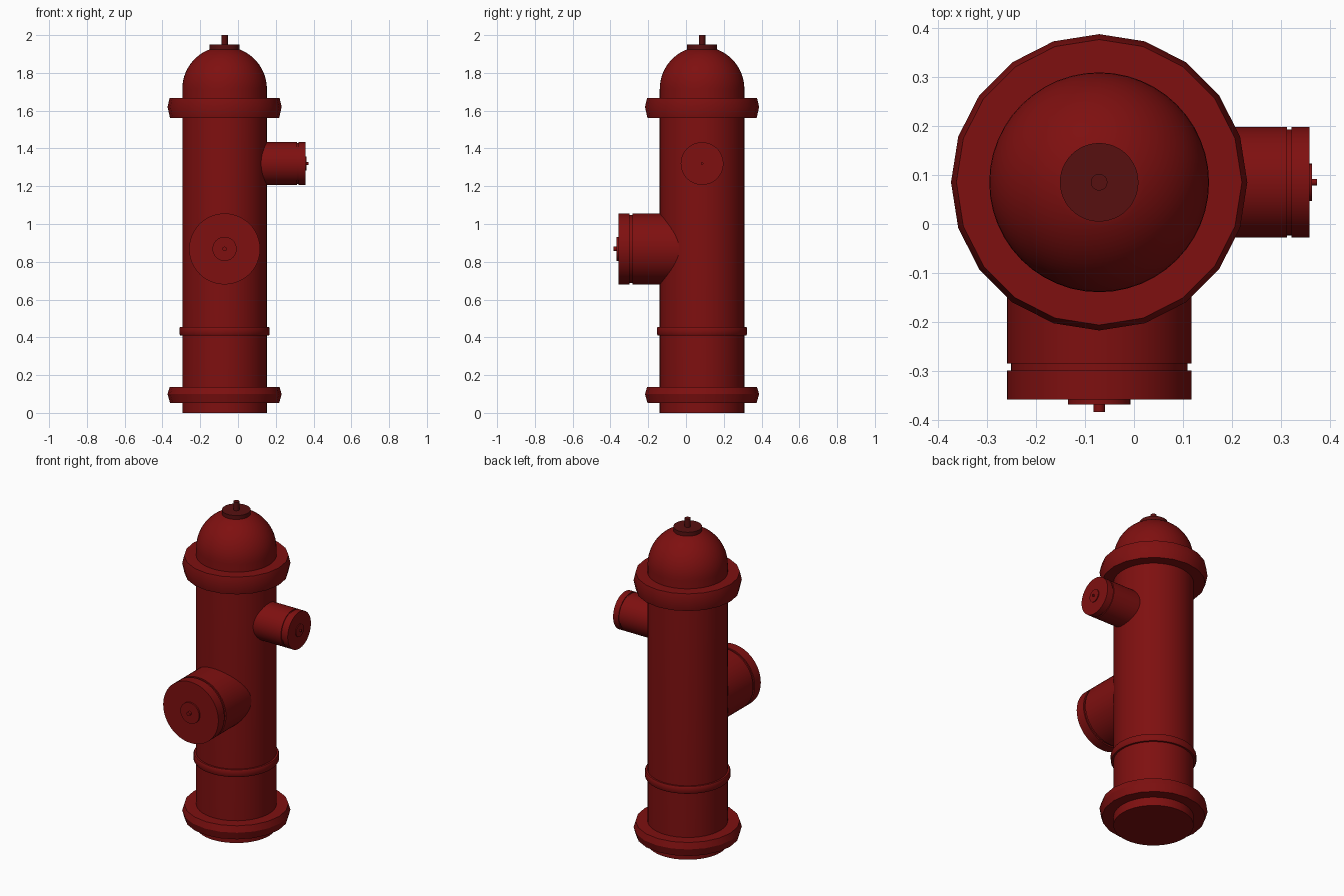
import bpy, bmesh, math
from mathutils import Matrix, Vector

cube = bpy.data.objects.get("Cube")
if cube:
    bpy.data.objects.remove(cube, do_unlink=True)


def material(name, color):
    mat = bpy.data.materials.new(name)
    mat.use_nodes = True
    mat.diffuse_color = color
    mat.node_tree.nodes["Principled BSDF"].inputs["Base Color"].default_value = color
    return mat


RED = material("hydrant red", (0.21, 0.005, 0.005, 1))
DARK = material("dark red", (0.095, 0.005, 0.005, 1))
AXIS = Vector((-0.071, 0.085, 0))      # centre line of the barrel
UP = Matrix.Identity(4)
FRONT = Matrix.Rotation(math.pi / 2, 4, 'X')
LEFT = Matrix.Rotation(math.pi / 2, 4, 'Y')


def lathe(name, profile, mat=RED, sides=48, height=0, turn=UP):
    """Revolve (radius, distance) points about the barrel axis, capping both ends."""
    bm = bmesh.new()
    rings = []
    for r, z in profile:
        rings.append([bm.verts.new((r * math.cos(a), r * math.sin(a), z))
                      for a in (math.tau * i / sides for i in range(sides))])
    for low, high in zip(rings, rings[1:]):
        for i in range(sides):
            j = (i + 1) % sides
            bm.faces.new((low[i], low[j], high[j], high[i]))
    bm.faces.new(rings[0][::-1])
    bm.faces.new(rings[-1])
    bm.transform(Matrix.Translation(AXIS + Vector((0, 0, height))) @ turn)
    bmesh.ops.recalc_face_normals(bm, faces=bm.faces)
    mesh = bpy.data.meshes.new(name)
    bm.to_mesh(mesh)
    bm.free()
    mesh.materials.append(mat)
    obj = bpy.data.objects.new(name, mesh)
    bpy.context.collection.objects.link(obj)
    bpy.ops.object.select_all(action='DESELECT')
    obj.select_set(True)
    bpy.context.view_layer.objects.active = obj
    bpy.ops.object.shade_smooth_by_angle(angle=math.radians(30))
    return obj


# Barrel with its domed top
R = 0.224
dome = [(R * math.cos(a), 1.715 + R * math.sin(a))
        for a in (math.radians(6 * i) for i in range(13))]
lathe("barrel", [(R, 0)] + dome)

# Wide flanges and the thin band
for name, low, high in (("base_flange", 0.053, 0.137), ("top_flange", 1.561, 1.668)):
    mid = low + (high - low) * 0.55
    lathe(name, [(0.2, low), (0.289, low), (0.302, mid), (0.291, high), (0.2, high)],
          sides=20)
lathe("lower_band", [(0.21, 0.411), (0.235, 0.411), (0.239, 0.418),
                     (0.239, 0.448), (0.235, 0.455), (0.21, 0.455)])

# Crown nut
lathe("crown_cap", [(0.07, 1.9), (0.07, 1.925), (0.08, 1.925), (0.08, 1.949)], DARK)
lathe("crown_stem", [(0.017, 1.94), (0.017, 2.0)], DARK, sides=16)


def outlet(name, r, start, groove, end, disc, nub, height, turn):
    """Pipe with a grooved end cap, a round boss and a small nub."""
    g0, g1, depth = groove
    lathe(name, [(r, start), (r, g0), (r - depth, g0), (r - depth, g1), (r, g1), (r, end)],
          height=height, turn=turn)
    lathe(name + "_boss", [(disc[0], end - 0.01), disc], sides=32, height=height, turn=turn)
    lathe(name + "_nub", [(nub[0], end - 0.01), nub], sides=16, height=height, turn=turn)


outlet("front_outlet", 0.188, 0.05, (0.369, 0.384, 0.008), 0.443,
       (0.064, 0.453), (0.012, 0.468), 0.868, FRONT)
outlet("left_outlet", 0.113, 0.05, (0.383, 0.392, 0.005), 0.429,
       (0.038, 0.434), (0.007, 0.444), 1.32, LEFT)
